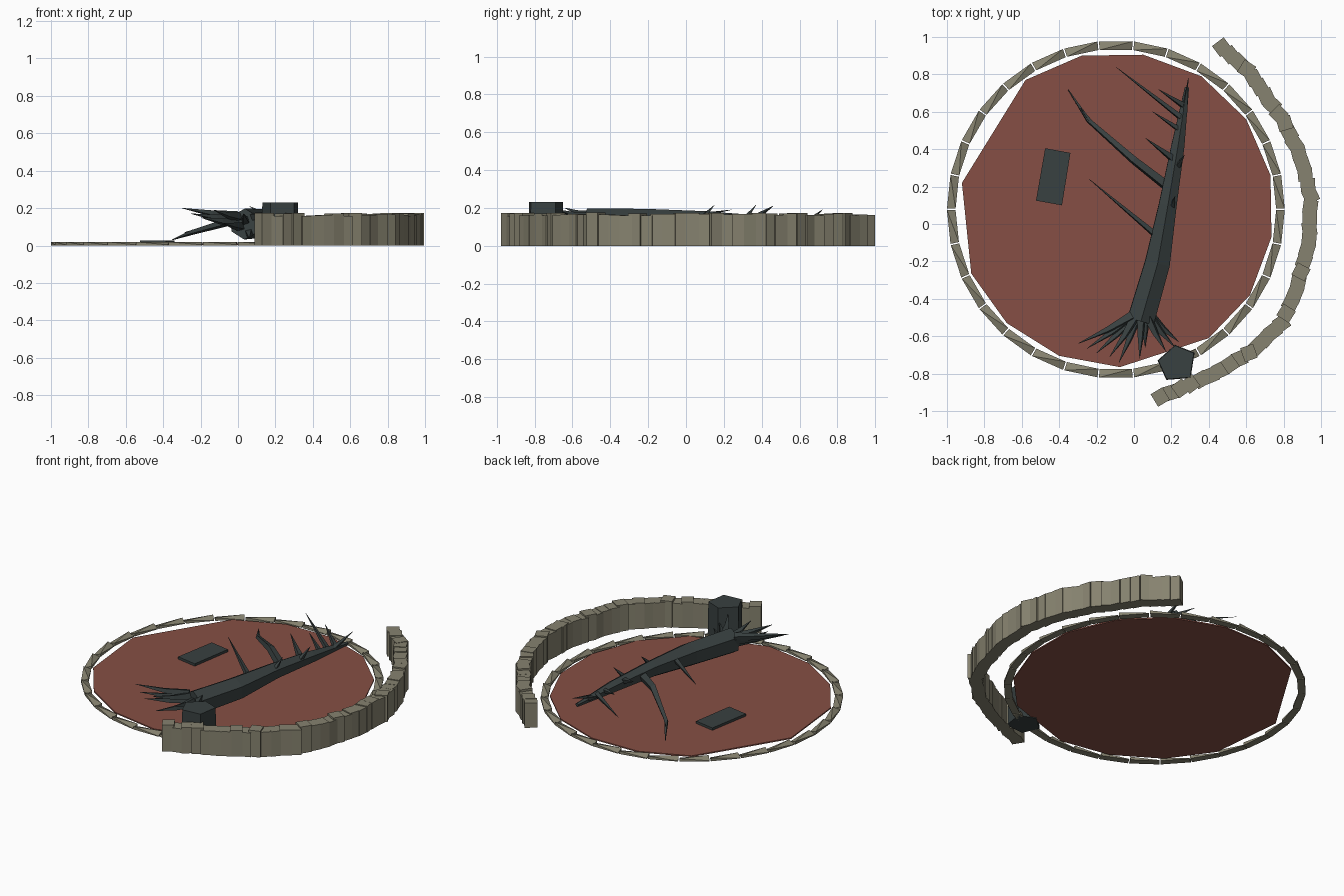
import bpy, bmesh, math, random
from mathutils import Vector, Matrix

if "Cube" in bpy.data.objects:
    bpy.data.objects.remove(bpy.data.objects["Cube"])

random.seed(4)


def material(name, rgb):
    m = bpy.data.materials.new(name)
    m.diffuse_color = (*rgb, 1)
    m.use_nodes = True
    m.node_tree.nodes["Principled BSDF"].inputs["Base Color"].default_value = m.diffuse_color
    return m


STONE = material("stone", (0.24, 0.225, 0.16))
EARTH = material("red_earth", (0.24, 0.078, 0.058))
WOOD = material("charred_wood", (0.04, 0.052, 0.052))


def finish(bm, name, mat):
    bmesh.ops.recalc_face_normals(bm, faces=bm.faces[:])
    mesh = bpy.data.meshes.new(name)
    bm.to_mesh(mesh)
    bm.free()
    mesh.materials.append(mat)
    ob = bpy.data.objects.new(name, mesh)
    bpy.context.collection.objects.link(ob)
    return ob


def prism(bm, outline, z0, z1, grow=1.0):
    """Extrude a flat outline; grow scales the bottom about its centre."""
    c = sum((Vector(p) for p in outline), Vector((0, 0))) / len(outline)
    low = [bm.verts.new((*(c + (Vector(p) - c) * grow), z0)) for p in outline]
    top = [bm.verts.new((*p, z1)) for p in outline]
    bm.faces.new(low[::-1])
    bm.faces.new(top)
    n = len(outline)
    for i in range(n):
        j = (i + 1) % n
        bm.faces.new((low[i], low[j], top[j], top[i]))


def limb(bm, path, sides):
    """Tapered tube along (x, y, z, radius) points, capped both ends."""
    pts = [Vector(p[:3]) for p in path]
    rings = []
    for i, p in enumerate(pts):
        d = (pts[min(i + 1, len(pts) - 1)] - pts[max(i - 1, 0)]).normalized()
        u = d.cross(Vector((0, 0, 1))).normalized()
        v = u.cross(d)
        rings.append([bm.verts.new(p + path[i][3] * (u * math.cos(a) + v * math.sin(a)))
                      for a in (math.tau * k / sides + 0.5 for k in range(sides))])
    for a, b in zip(rings, rings[1:]):
        for k in range(sides):
            j = (k + 1) % sides
            bm.faces.new((a[k], a[j], b[j], b[k]))
    bm.faces.new(rings[0][::-1])
    bm.faces.new(rings[-1])


# Red ground disc
bm = bmesh.new()
prism(bm, [(-.92, .22), (-.87, -.265), (-.68, -.53), (-.40, -.705), (-.075, -.765),
           (.40, -.61), (.62, -.38), (.735, -.07), (.73, .26), (.60, .56),
           (.36, .79), (.05, .905), (-.28, .90), (-.58, .77)], 0.004, 0.012)
finish(bm, "ground_disc", EARTH)

# Border ring of thin stones with a diagonal ridge
bm = bmesh.new()
CX, CY, N = -0.097, 0.078, 30
for i in range(N):
    corners = []
    for t, r, z in ((.02, .857, .004), (.02, .903, .02), (.98, .903, .004), (.98, .857, .02)):
        a = math.tau * (i + t) / N
        x, y = CX + r * math.cos(a), CY + r * math.sin(a)
        corners += [bm.verts.new((x, y, 0)), bm.verts.new((x, y, z))]
    bmesh.ops.convex_hull(bm, input=corners)
finish(bm, "border_stones", STONE)

# Curved wall of upright stones, evenly spaced along a measured arc
arc = [Vector(p) for p in ((.47, .945), (.61, .82), (.80, .55), (.89, .36), (.945, .15),
                           (.935, -.1), (.865, -.36), (.79, -.53), (.63, -.68),
                           (.43, -.80), (.27, -.87), (.14, -.925))]
steps = [(b - a).length for a, b in zip(arc, arc[1:])]
bm = bmesh.new()
COUNT = 42
for i in range(COUNT):
    s, k = sum(steps) * i / (COUNT - 1) * 0.9999, 0
    while s > steps[k]:
        s -= steps[k]
        k += 1
    d = (arc[k + 1] - arc[k]).normalized()
    p = arc[k] + d * s
    h = random.uniform(0.158, 0.175)
    turn = math.atan2(d.y, d.x) + random.uniform(-.25, .25)
    bmesh.ops.create_cube(bm, size=1, matrix=Matrix.Translation((p.x, p.y, h / 2))
                          @ Matrix.Rotation(turn, 4, 'Z')
                          @ Matrix.Diagonal((.073, .078, h, 1)))
finish(bm, "stone_wall", STONE)

# Fallen trunk
bm = bmesh.new()
limb(bm, [(.035, -.52, .115, .083), (.125, -.21, .118, .077), (.18, .1, .128, .055),
          (.235, .42, .118, .04), (.283, .73, .10, .013)], 6)
finish(bm, "fallen_trunk", WOOD)

# Branches and twigs
bm = bmesh.new()
limb(bm, [(.18, .20, .12, .03), (0, .34, .14, .024), (-.245, .555, .07, .014),
          (-.353, .72, .03, .002)], 4)
limb(bm, [(-.23, .545, .075, .012), (-.285, .62, .07, .002)], 4)
for base, tip, r in (((.13, -.07, .14), (-.24, .24, .19), .02),
                     ((.25, .57, .12), (-.095, .838, .16), .018),
                     ((.22, .34, .13), (.06, .46, .21), .024),
                     ((.25, .50, .12), (.10, .60, .17), .018),
                     ((.27, .63, .11), (.13, .72, .19), .02),
                     ((.27, .60, .11), (.29, .78, .16), .018),
                     ((.20, .08, .14), (.22, .15, .215), .02),
                     ((.23, .30, .13), (.27, .37, .215), .02)):
    limb(bm, [(*base, r), (*tip, .001)], 4)
finish(bm, "branches", WOOD)

# Torn roots at the trunk's foot
bm = bmesh.new()
for bx, bz, tip in ((-.01, .16, (-.30, -.64, .20)), (-.01, .14, (-.25, -.665, .17)),
                    (0, .12, (-.20, -.69, .15)), (.01, .15, (-.13, -.71, .19)),
                    (.02, .10, (-.08, -.74, .12)), (.04, .13, (.03, -.72, .17)),
                    (.06, .07, (.06, -.66, .04)), (.07, .15, (.17, -.68, .19)),
                    (.08, .12, (.22, -.66, .13)), (.09, .09, (.24, -.63, .10))):
    x, y, z = tip
    limb(bm, [(bx, -.49, bz, .028),
              (bx + (x - bx) * .45, -.49 + (y + .49) * .5, bz + (z - bz) * .3, .018),
              (x, y, z, .001)], 4)
finish(bm, "torn_roots", WOOD)

# Five-sided stump with splinters around it
bm = bmesh.new()
prism(bm, [(.13, -.73), (.175, -.83), (.30, -.82), (.32, -.69), (.22, -.65)], 0, .23, 1.04)
finish(bm, "stump", WOOD)

# Flat plaque lying on the ground
bm = bmesh.new()
prism(bm, [(-.524, .125), (-.385, .10), (-.34, .38), (-.475, .405)], .012, .028)
finish(bm, "plaque", WOOD)
